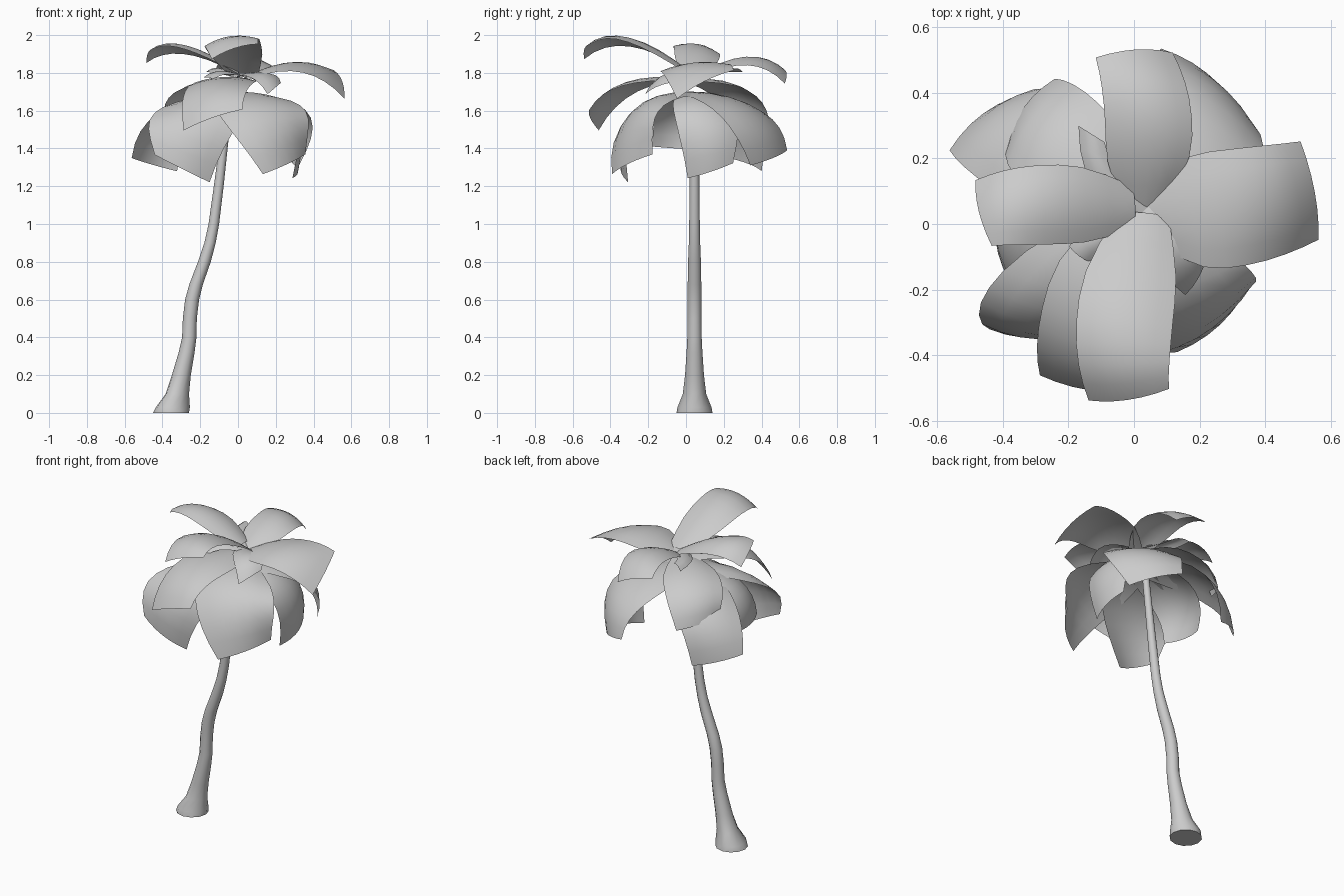
import bpy, bmesh, math
from mathutils import Vector as V, Matrix

if "Cube" in bpy.data.objects:
    bpy.data.objects.remove(bpy.data.objects["Cube"])

grey = bpy.data.materials.new("plain_grey")
grey.diffuse_color = (0.6, 0.6, 0.6, 1)
grey.use_nodes = True
grey.node_tree.nodes["Principled BSDF"].inputs["Base Color"].default_value = grey.diffuse_color


def finish(name, bm, angle):
    me = bpy.data.meshes.new(name)
    bm.to_mesh(me)
    bm.free()
    ob = bpy.data.objects.new(name, me)
    bpy.context.collection.objects.link(ob)
    me.materials.append(grey)
    bpy.ops.object.select_all(action='DESELECT')
    ob.select_set(True)
    bpy.context.view_layer.objects.active = ob
    bpy.ops.object.shade_smooth_by_angle(angle=math.radians(angle))
    return ob


# Trunk: stacked rings along a leaning, wavy axis (x, z, radius)
rings = [(-.355, 0, .095), (-.35, .03, .09), (-.325, .1, .062), (-.3, .2, .05),
         (-.272, .32, .042), (-.258, .4, .038), (-.255, .5, .037), (-.243, .6, .037),
         (-.222, .68, .036), (-.178, .8, .034), (-.148, .9, .03), (-.128, 1.0, .028),
         (-.102, 1.2, .026), (-.078, 1.4, .023), (-.055, 1.6, .021), (-.04, 1.7, .02)]
bm = bmesh.new()
N = 12
prev = None
for i, (x, z, r) in enumerate(rings):
    row = []
    for k in range(N):
        a = 2 * math.pi * k / N
        rr = r * (1 + (.06 * math.cos(3 * a) if 0 < z < .15 else 0))
        row.append(bm.verts.new((x + rr * math.cos(a), .045 + rr * math.sin(a), z)))
    if prev:
        for k in range(N):
            j = (k + 1) % N
            bm.faces.new((prev[k], prev[j], row[j], row[k]))
    else:
        bm.faces.new(row[::-1])
    prev = row
bm.faces.new(prev)
finish("trunk", bm, 50)


# Frond: arched open sheet from base, over a ridge point, to a straight cut tip
# turn (degrees) skews the middle of the sheet about the vertical
def frond(name, base, ridge, tip_a, tip_b, arch=.035, w0=.5, swell=.08, turn=0, rows=8, cols=6):
    base, ridge, a, b = V(base), V(ridge), V(tip_a), V(tip_b)
    tip = (a + b) / 2
    ctrl = 2 * ridge - (base + tip) / 2
    half = (b - a) / 2
    out = V((tip.x - base.x, tip.y - base.y, 0)).normalized()
    side = Matrix.Rotation(math.radians(turn), 3, 'Z') @ V((-out.y, out.x, 0))
    if side.dot(half) < 0:
        half = -half
    side *= half.length
    bm = bmesh.new()
    grid = []
    for i in range(rows + 1):
        t = i / rows
        c = base * (1 - t) ** 2 + ctrl * 2 * t * (1 - t) + tip * t * t
        tan = (ctrl - base) * (1 - t) + (tip - ctrl) * t
        w = side.lerp(half, t * t)
        grow = math.sin(min(1, t / .35) * math.pi / 2)
        w = w * (w0 + (1 - w0) * grow + swell * math.sin(math.pi * t))
        n = tan.cross(w).normalized()
        row = []
        for j in range(cols + 1):
            s = 2 * j / cols - 1
            bend = arch * (.4 + .6 * math.sin(math.pi * min(1, t * .85))) * (.6 - s * s)
            row.append(bm.verts.new(c + w * s + n * bend))
        grid.append(row)
    for i in range(rows):
        for j in range(cols):
            bm.faces.new((grid[i][j], grid[i + 1][j], grid[i + 1][j + 1], grid[i][j + 1]))
    finish(name, bm, 60)


# Upper fronds, spreading outward
frond("upper_front_frond", (.03, .03, 1.79), (-.03, -.3, 1.965), (-.14, -.545, 1.88), (.105, -.51, 1.96), .035, .6, .15)
frond("upper_right_frond", (.04, .03, 1.77), (.32, .05, 1.835), (.57, -.05, 1.67), (.515, .25, 1.82))
frond("upper_back_frond", (.03, .05, 1.77), (.045, .32, 1.865), (.12, .53, 1.75), (-.115, .515, 1.83))
frond("upper_left_frond", (0, .05, 1.8), (-.28, .06, 1.925), (-.49, .135, 1.86), (-.44, -.065, 1.94), .035, .6, .12)

# Middle fronds
mid = (0, .03, 1.76)
frond("middle_front_frond", mid, (-.11, -.3, 1.73), (-.29, -.47, 1.5), (.02, -.52, 1.61))
frond("middle_back_left_frond", mid, (-.23, .25, 1.7), (-.4, .24, 1.55), (-.25, .45, 1.5), .04, .5, .3)

# Lower fronds, drooping into a closed dome
low = (0, .03, 1.69)
frond("lower_right_frond", low, (.26, .11, 1.57), (.3, .01, 1.24), (.3, .25, 1.32), .045, .65, .35)
frond("lower_front_right_frond", low, (.14, -.24, 1.59), (.14, -.4, 1.265), (.365, -.185, 1.37), .045, .65, .5, -25)
frond("lower_back_right_frond", low, (.2, .31, 1.59), (.33, .35, 1.31), (.09, .545, 1.39), .045, .65, .4)
frond("lower_back_left_frond", low, (-.32, .25, 1.59), (-.33, .41, 1.28), (-.57, .235, 1.35), .045, .6, .2)
frond("lower_front_left_frond", low, (-.22, -.25, 1.575), (-.44, -.335, 1.365), (-.15, -.32, 1.22), .05, .65, .45, 25)
frond("lower_left_frond", low, (-.31, .0, 1.61), (-.42, .09, 1.39), (-.39, -.18, 1.41), .045, .65, .2)

# Short inner leaflets around the hub
hub = (.02, .03, 1.78)
leaf = (.02, .7, .1, 0, 5, 4)
frond("leaflet_right", hub, (.13, -.08, 1.79), (.16, -.22, 1.69), (.23, -.09, 1.75), *leaf)
frond("leaflet_back_left", hub, (-.09, .14, 1.81), (-.09, .25, 1.82), (-.17, .3, 1.81), *leaf)
frond("leaflet_front_left", hub, (-.09, -.03, 1.8), (-.2, -.07, 1.77), (-.13, -.12, 1.77), *leaf)
